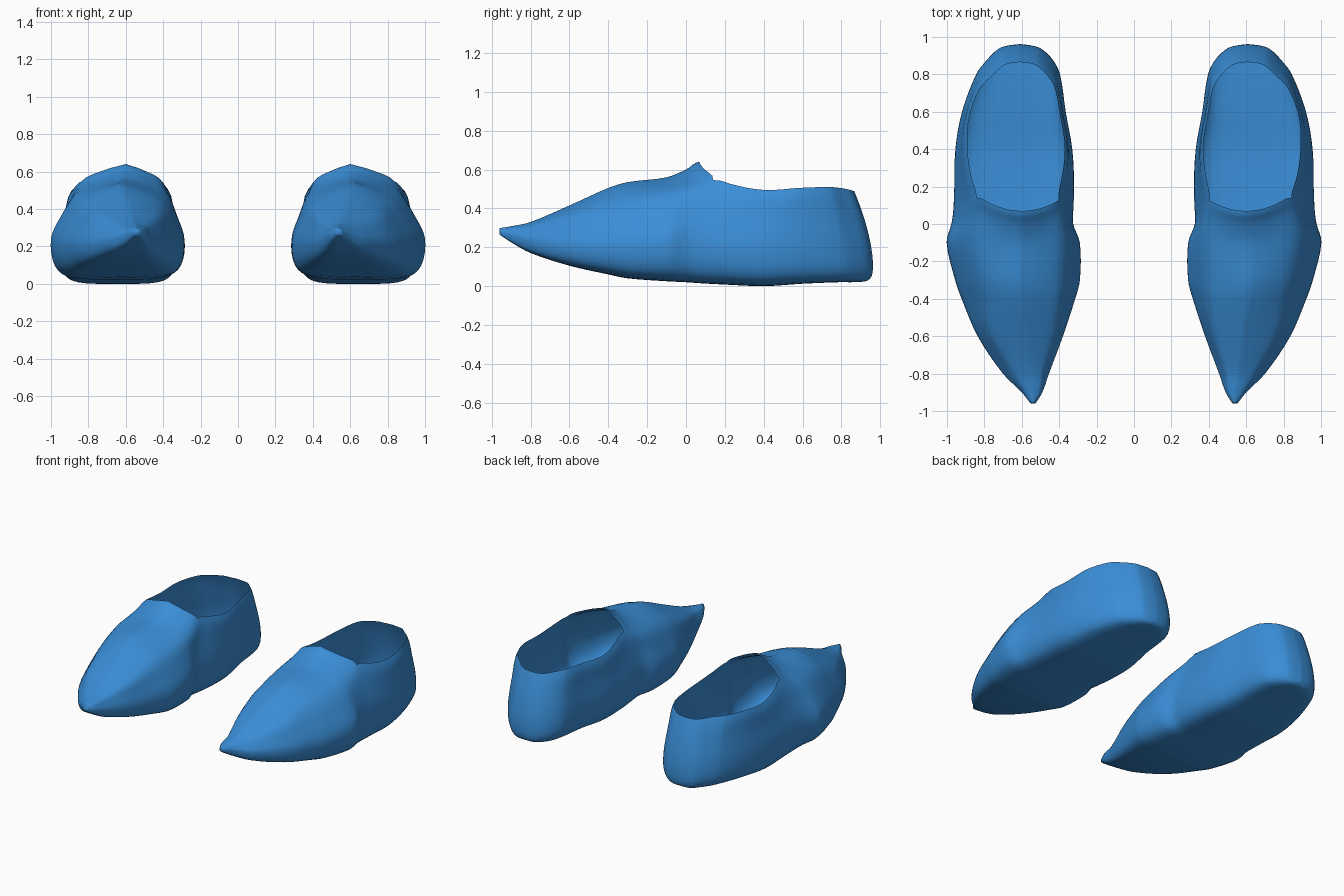
import bpy, bmesh, math

if "Cube" in bpy.data.objects:
    bpy.data.objects.remove(bpy.data.objects["Cube"])

blue = bpy.data.materials.new("slipper blue")
blue.diffuse_color = (0.042, 0.27, 0.68, 1)
blue.use_nodes = True
blue.node_tree.nodes["Principled BSDF"].inputs["Base Color"].default_value = blue.diffuse_color

# Stations along the foot:
# y, inner x, outer x, sole z, widest z, rim inner x, rim outer x, rim z, top x, top z
FRONT = [
    (-0.96, .527, .553, .265, .28, .532, .548, .29, .54, .298),
    (-0.90, .49, .60, .225, .265, .505, .58, .295, .54, .308),
    (-0.80, .455, .70, .17, .24, .49, .64, .308, .555, .33),
    (-0.60, .38, .835, .105, .22, .43, .755, .36, .58, .415),
    (-0.40, .315, .92, .06, .22, .40, .80, .42, .61, .505),
    (-0.30, .29, .955, .04, .22, .39, .83, .44, .62, .535),
    (-0.10, .29, 1.0, .025, .24, .38, .86, .48, .61, .56),
    (0.00, .325, .975, .02, .23, .39, .85, .51, .60, .60),
    (0.07, .325, .965, .015, .22, .405, .84, .545, .60, .64),
]
# Rear stations are open at the rim
REAR = [
    (0.20, .32, .96, .008, .21, .39, .865, .525),
    (0.40, .33, .955, .0, .20, .37, .89, .495),
    (0.60, .365, .92, .012, .20, .395, .88, .505),
    (0.80, .395, .845, .02, .18, .425, .82, .51),
    (0.88, .435, .785, .02, .17, .465, .755, .505),
    (0.94, .50, .72, .025, .16, .52, .70, .495),
    (0.955, .55, .67, .035, .16, .56, .66, .49),
    (0.962, .609, .609, .05, .16, .609, .609, .49),
]
STATIONS = FRONT + [s + ((s[5] + s[6]) / 2, s[7] + .06) for s in REAR]
STEP = 4


def spline(keys, ts):
    """Smooth curve through key tuples, sampled STEP times per segment."""
    def slope(i):
        a, b = max(i - 1, 0), min(i + 1, len(keys) - 1)
        return [(q - p) / (ts[b] - ts[a]) for p, q in zip(keys[a], keys[b])]
    out = []
    for i in range(len(keys) - 1):
        h = ts[i + 1] - ts[i]
        m0, m1 = slope(i), slope(i + 1)
        for k in range(STEP):
            u = k / STEP
            a, b = 2*u**3 - 3*u**2 + 1, u**3 - 2*u**2 + u
            c, d = 3*u**2 - 2*u**3, u**3 - u**2
            out.append(tuple(a*p + b*h*m + c*q + d*h*n for p, q, m, n
                             in zip(keys[i], keys[i + 1], m0, m1)))
    out.append(tuple(keys[-1]))
    return out


def section(s):
    """Cross-section from top centre, round under the sole, back to top centre."""
    y, xi, xo, zb, zw, rxi, rxo, rz, tx, tz = s
    cx = (xi + xo) / 2

    def side(xw, rx):
        return [(cx + (xw - cx)*.68, zb + (zw - zb)*.04),
                (cx + (xw - cx)*.94, zb + (zw - zb)*.33),
                (xw, zw),
                (xw + (rx - xw)*.40, zw + (rz - zw)*.52),
                (rx, rz),
                (rx + (tx - rx)*.5, rz + (tz - rz)*.64),
                (tx, tz)]
    pts = side(xi, rxi)[::-1] + [(cx, zb)] + side(xo, rxo)
    ring = []
    for x, z in spline(pts, list(range(len(pts)))):
        # heel leans forward towards the rim and tucks in at the sole
        lean = max(0, (y - .5) / .46)
        yy = y - lean * (.10 * max(0, (z - .12) / .38) ** 1.6
                         + .03 * max(0, (.09 - z) / .09) ** 2)
        # front of the opening curves back at its corners
        high = min(1, max(0, (z - zw) / (rz - zw)))
        across = min(1, abs(x - tx) / .22) ** 2
        yy += .07 * math.exp(-((y - .07) / .15) ** 2) * high * across
        ring.append((x, yy, z))
    return ring


def make_slipper(name, mirror):
    bm = bmesh.new()
    rows = [section(s) for s in spline(STATIONS, [s[0] for s in STATIONS])]
    grid = [[bm.verts.new((x * mirror, y, z)) for x, y, z in r] for r in rows]
    n = len(grid[0]) - 1
    rim = 2 * STEP                      # columns above the rim on each side
    opening = (len(FRONT) - 1) * STEP   # first row of the foot opening
    for j in range(len(grid) - 1):
        for i in range(n):
            if j >= opening and (i < rim or i >= n - rim):
                continue
            bm.faces.new((grid[j][i], grid[j][i+1], grid[j+1][i+1], grid[j+1][i]))
    bm.faces.new(grid[0][:-1])          # toe tip
    bmesh.ops.delete(bm, geom=[v for v in bm.verts if not v.link_faces], context='VERTS')
    bmesh.ops.remove_doubles(bm, verts=bm.verts, dist=.0005)
    bmesh.ops.recalc_face_normals(bm, faces=bm.faces)
    sole = min(bm.faces, key=lambda f: f.calc_center_median().z)
    if sole.normal.z > 0:
        bmesh.ops.reverse_faces(bm, faces=bm.faces)
    for f in bm.faces:
        f.smooth = True
    me = bpy.data.meshes.new(name)
    bm.to_mesh(me)
    bm.free()
    me.materials.append(blue)
    ob = bpy.data.objects.new(name, me)
    bpy.context.collection.objects.link(ob)


make_slipper("slipper_right", 1)
make_slipper("slipper_left", -1)
